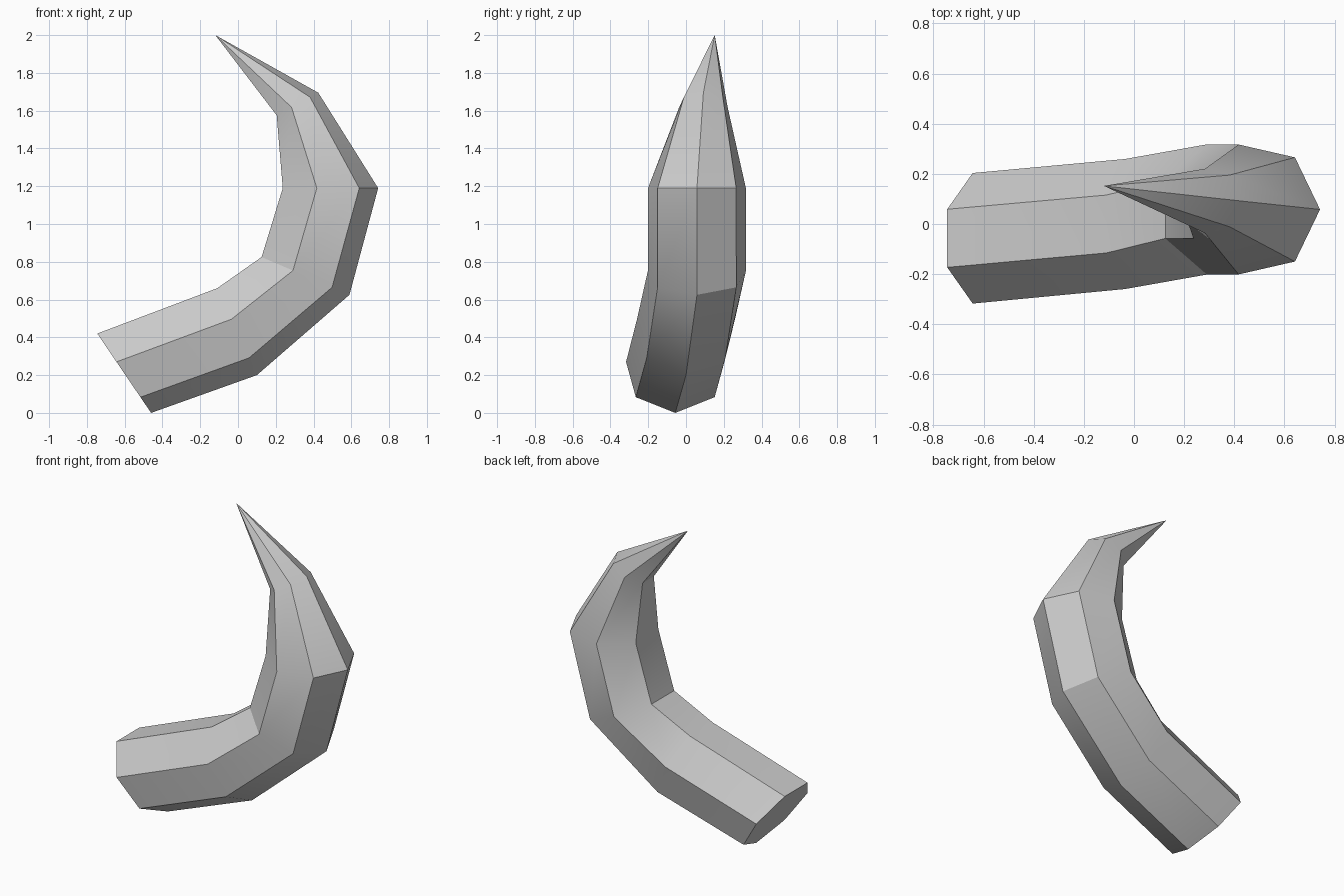
import bpy, bmesh
from math import sin, cos, pi, radians
from mathutils import Vector

cube = bpy.data.objects.get("Cube")
if cube:
    bpy.data.objects.remove(cube, do_unlink=True)

SIDES = 7
# Each ring: outer corner (x, z), middle of the inner flat (x, z), sideways offset y
RINGS = [
    ((-0.46, 0.00), (-0.745, 0.42), -0.057),
    ((0.10, 0.20), (-0.11, 0.66), 0.0),
    ((0.59, 0.625), (0.125, 0.825), 0.058),
    ((0.742, 1.19), (0.237, 1.19), 0.058),
    ((0.425, 1.695), (0.205, 1.575), 0.092),
]
TIP = (-0.12, 0.152, 2.0)

# Plain grey horn colour
grey = bpy.data.materials.new("horn_grey")
grey.use_nodes = True
color = (0.6, 0.6, 0.6, 1)
grey.diffuse_color = color
grey.node_tree.nodes["Principled BSDF"].inputs["Base Color"].default_value = color


def add_ring(bm, outer, inner, y):
    """Regular polygon with a corner on the outside of the bend."""
    outer = Vector((outer[0], y, outer[1]))
    inner = Vector((inner[0], y, inner[1]))
    radius = (inner - outer).length / (1 + cos(pi / SIDES))
    out = (outer - inner).normalized()
    center = outer - out * radius
    side = Vector((0, 1, 0))
    angles = [2 * pi * i / SIDES for i in range(SIDES)]
    return [bm.verts.new(center + radius * (out * cos(a) + side * sin(a)))
            for a in angles]


# Curved horn: skinned rings, a flat base and a pointed tip
bm = bmesh.new()
rings = [add_ring(bm, *ring) for ring in RINGS]
tip = bm.verts.new(TIP)
bm.faces.new(rings[0])
for i in range(SIDES):
    j = (i + 1) % SIDES
    for low, high in zip(rings, rings[1:]):
        bm.faces.new((low[i], low[j], high[j], high[i]))
    bm.faces.new((rings[-1][i], rings[-1][j], tip))
bmesh.ops.recalc_face_normals(bm, faces=bm.faces)

mesh = bpy.data.meshes.new("curved_horn")
bm.to_mesh(mesh)
bm.free()
mesh.materials.append(grey)
horn = bpy.data.objects.new("curved_horn", mesh)
bpy.context.collection.objects.link(horn)

# Smooth along the gentle bends, crisp along the ridges
bpy.ops.object.select_all(action='DESELECT')
horn.select_set(True)
bpy.context.view_layer.objects.active = horn
bpy.ops.object.shade_smooth_by_angle(angle=radians(30))
